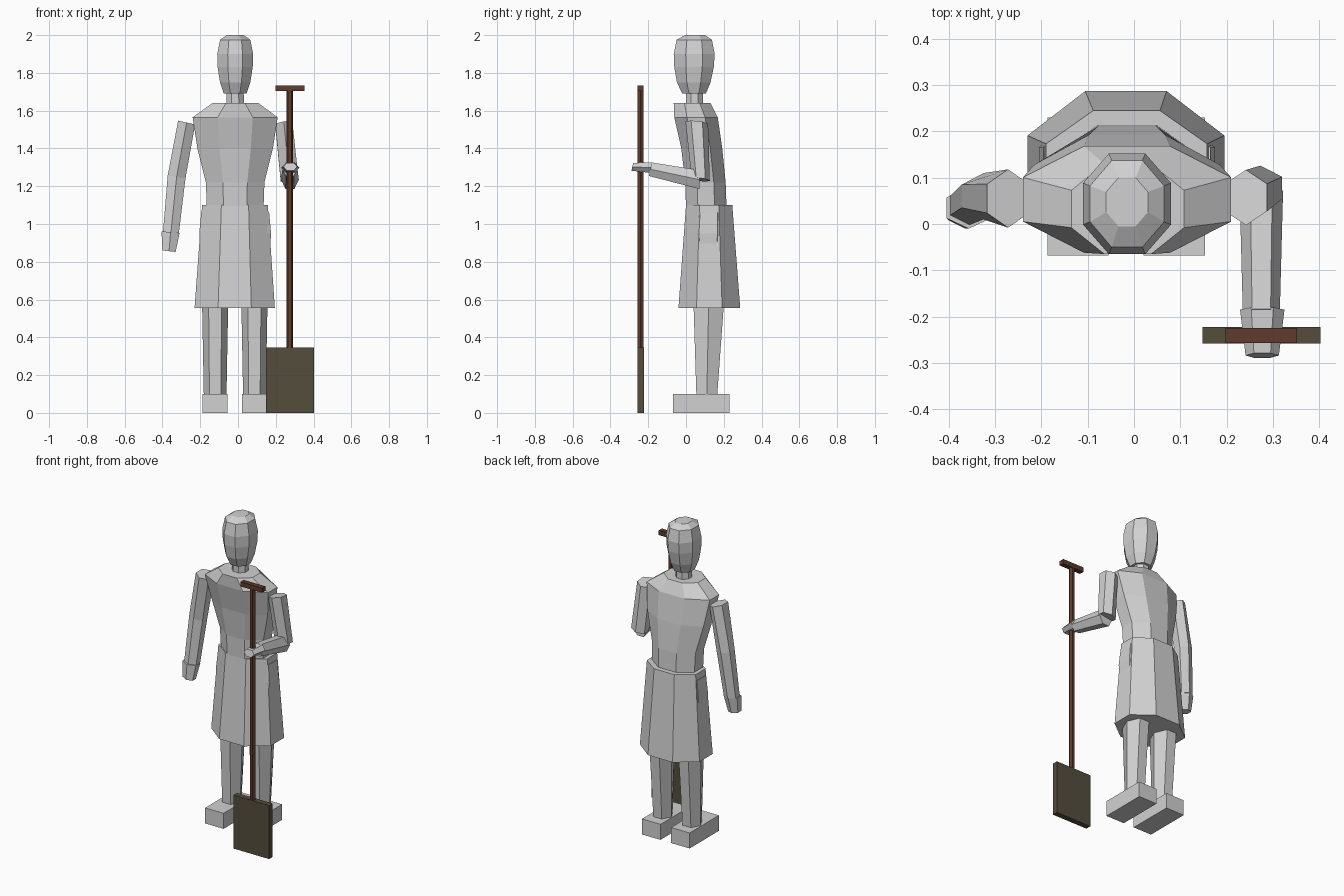
import bpy, bmesh, math
from mathutils import Vector


def material(name, rgb):
    m = bpy.data.materials.new(name)
    m.diffuse_color = (*rgb, 1)
    return m


GREY = material("light grey", (0.64, 0.64, 0.64))
WOOD = material("brown wood", (0.11, 0.045, 0.025))
METAL = material("dark rusty metal", (0.09, 0.075, 0.048))


def ngon(n, start):
    """Regular polygon scaled so it spans -1..1 on both axes."""
    pts = [(math.cos(start + 2 * math.pi * i / n), math.sin(start + 2 * math.pi * i / n))
           for i in range(n)]
    mx, my = max(p[0] for p in pts), max(p[1] for p in pts)
    return [(x / mx, y / my) for x, y in pts]


OCT = ngon(8, math.pi / 8)
HEX = ngon(6, math.pi / 6)
HEX_SIDE = ngon(6, 0)
SQUARE = ngon(4, math.pi / 4)


def loft(name, shape, sections, mat=GREY):
    """Skin capped rings; a section is (centre, half axis u, half axis v)."""
    bm = bmesh.new()
    rings = [[bm.verts.new(Vector(c) + Vector(u) * a + Vector(v) * b) for a, b in shape]
             for c, u, v in sections]
    n = len(shape)
    for r, s in zip(rings, rings[1:]):
        for i in range(n):
            bm.faces.new((r[i], r[(i + 1) % n], s[(i + 1) % n], s[i]))
    bm.faces.new(rings[0][::-1])
    bm.faces.new(rings[-1])
    bmesh.ops.recalc_face_normals(bm, faces=bm.faces)
    me = bpy.data.meshes.new(name)
    bm.to_mesh(me)
    bm.free()
    me.materials.append(mat)
    ob = bpy.data.objects.new(name, me)
    bpy.context.collection.objects.link(ob)
    return ob


def upright(name, shape, rows, mat=GREY):
    """Rows are (z, x min, x max, y min, y max)."""
    return loft(name, shape, [(((a + b) / 2, (c + d) / 2, z), ((b - a) / 2, 0, 0), (0, (d - c) / 2, 0))
                              for z, a, b, c, d in rows], mat)


def box(name, x0, x1, y0, y1, z0, z1, mat=GREY):
    return upright(name, SQUARE, [(z0, x0, x1, y0, y1), (z1, x0, x1, y0, y1)], mat)


# Head and neck
upright("head", OCT, [
    (1.69, -0.075, 0.045, -0.02, 0.105),
    (1.75, -0.095, 0.065, -0.048, 0.13),
    (1.83, -0.108, 0.078, -0.062, 0.147),
    (1.90, -0.11, 0.08, -0.065, 0.152),
    (1.975, -0.095, 0.065, -0.05, 0.137),
    (2.0, -0.06, 0.03, -0.005, 0.10)])
upright("neck", OCT, [(1.62, -0.062, 0.032, 0.0, 0.09), (1.70, -0.06, 0.03, 0.0, 0.09)])

# Torso
upright("torso", OCT, [
    (1.08, -0.165, 0.135, 0.0, 0.215),
    (1.22, -0.17, 0.14, -0.004, 0.21),
    (1.40, -0.215, 0.185, -0.025, 0.192),
    (1.565, -0.24, 0.21, -0.062, 0.168),
    (1.64, -0.135, 0.108, -0.065, 0.13)])

# Skirt of the coat, with the hips just breaking through its sides
upright("coat_skirt", OCT, [
    (0.555, -0.23, 0.195, -0.04, 0.287),
    (1.10, -0.19, 0.158, 0.0, 0.245)])
upright("hips", OCT, [(0.70, -0.19, 0.16, 0.03, 0.21), (0.95, -0.205, 0.175, 0.0, 0.235),
                      (1.06, -0.195, 0.165, 0.01, 0.23)])

# Legs and feet
for side, x in (("right", -0.121), ("left", 0.087)):
    upright(side + "_leg", HEX_SIDE, [
        (0.09, x - 0.06, x + 0.06, 0.055, 0.165),
        (0.57, x - 0.069, x + 0.069, 0.04, 0.2),
        (0.75, x - 0.07, x + 0.07, 0.04, 0.2)])
    box(side + "_foot", x - 0.066, x + 0.066, -0.068, 0.23, 0, 0.1)

# Hanging arm
loft("right_arm", HEX, [
    ((-0.272, 0.055, 1.537), (0.045, 0, -0.01), (0, 0.063, 0)),
    ((-0.325, 0.06, 1.25), (0.047, 0, -0.008), (0, 0.05, 0)),
    ((-0.355, 0.04, 0.955), (0.042, 0, -0.004), (0, 0.042, 0))])
loft("right_hand", HEX, [
    ((-0.357, 0.035, 0.957), (0.048, 0, -0.004), (0, 0.045, 0)),
    ((-0.365, 0.025, 0.856), (0.035, 0, -0.004), (0, 0.035, 0))])

# Bent arm holding the shovel
loft("left_upper_arm", HEX, [
    ((0.242, 0.057, 1.537), (0.045, 0, 0.008), (0, 0.06, -0.006)),
    ((0.273, 0.078, 1.235), (0.047, 0, 0.008), (0, 0.048, -0.006))])
loft("left_forearm", HEX_SIDE, [
    ((0.275, 0.072, 1.235), (0.047, 0, 0), (0, 0.0, 0.05)),
    ((0.275, -0.19, 1.29), (0.04, 0, 0), (0, 0.006, 0.036))])
loft("left_hand", HEX_SIDE, [
    ((0.277, -0.185, 1.298), (0.048, 0, 0), (0, 0.005, 0.027)),
    ((0.277, -0.284, 1.303), (0.036, 0, 0), (0, 0.005, 0.021))])

# Shovel
upright("shovel_pole", HEX_SIDE, [(0.33, 0.256, 0.292, -0.257, -0.225),
                                  (1.71, 0.256, 0.292, -0.257, -0.225)], WOOD)
box("shovel_grip", 0.198, 0.352, -0.257, -0.225, 1.703, 1.733, WOOD)
box("shovel_blade", 0.148, 0.403, -0.258, -0.222, 0, 0.345, METAL)
